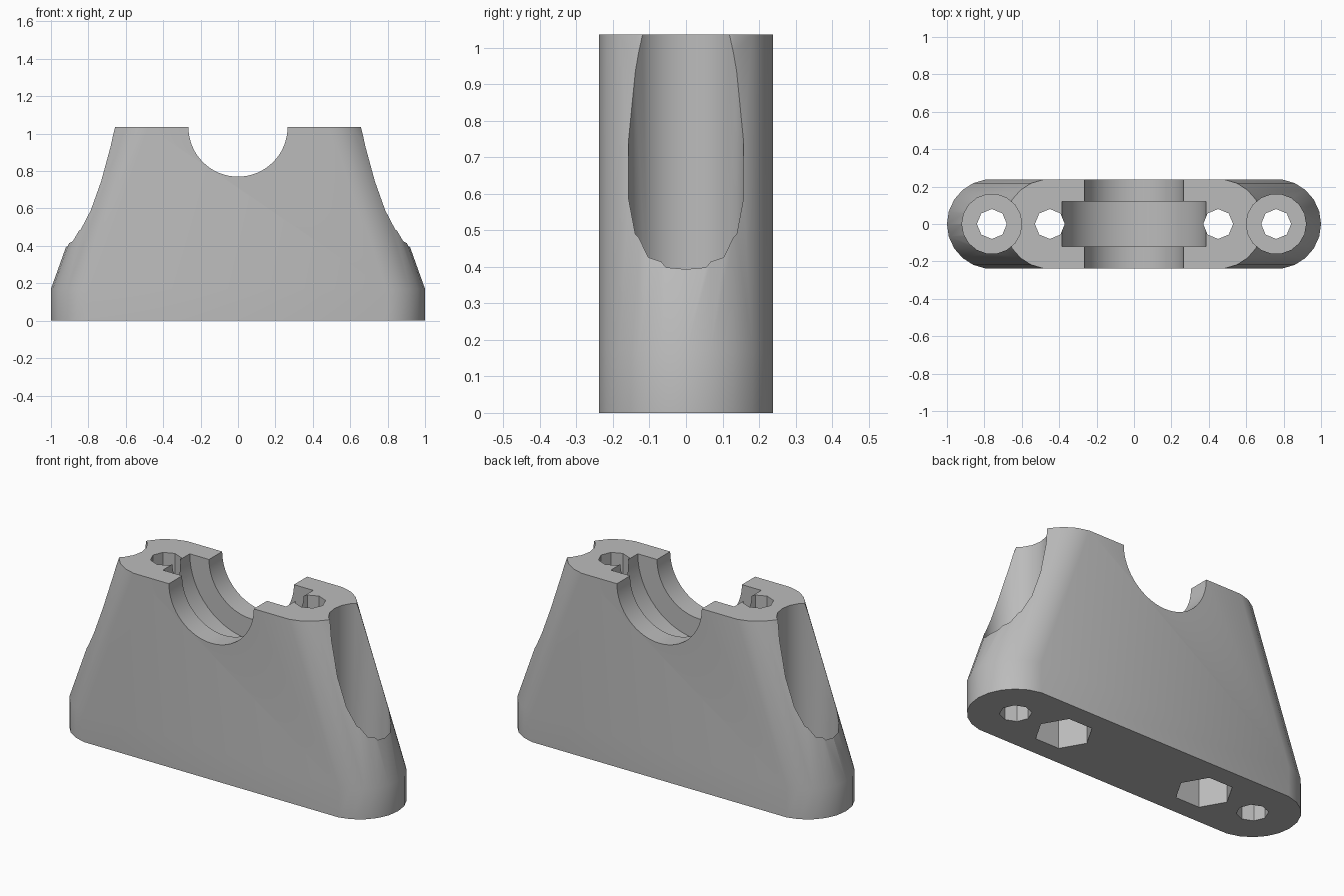
import bpy
import bmesh
import math

if "Cube" in bpy.data.objects:
    bpy.data.objects.remove(bpy.data.objects["Cube"], do_unlink=True)

HEIGHT = 1.035
FOOT = 0.17          # straight-sided base height
END_R = 0.24         # rounded end radius
BASE_X, TOP_X = 0.76, 0.45

grey = bpy.data.materials.new("plain grey")
grey.use_nodes = True
colour = (0.5, 0.5, 0.5, 1)
grey.diffuse_color = colour
grey.node_tree.nodes["Principled BSDF"].inputs["Base Color"].default_value = colour


def add_object(name, bm):
    bmesh.ops.recalc_face_normals(bm, faces=bm.faces)
    mesh = bpy.data.meshes.new(name)
    bm.to_mesh(mesh)
    bm.free()
    mesh.materials.append(grey)
    obj = bpy.data.objects.new(name, mesh)
    bpy.context.collection.objects.link(obj)
    return obj


def prism(bm, outline, sections):
    """Loft the outline, a function of half length, through (half length, z) sections."""
    rings = [[bm.verts.new((x, y, z)) for x, y in outline(half)] for half, z in sections]
    for low, high in zip(rings, rings[1:]):
        for i in range(len(low)):
            j = (i + 1) % len(low)
            bm.faces.new((low[i], low[j], high[j], high[i]))
    bm.faces.new(rings[0][::-1])
    bm.faces.new(rings[-1])


def stadium(half):
    arc = [(END_R * math.cos(i * math.tau / 22), END_R * math.sin(i * math.tau / 22))
           for i in range(-5, 6)]
    right = [(half + x, y) for x, y in arc]
    return right + [(-x, -y) for x, y in right]


# Tapered block with rounded ends
bm = bmesh.new()
prism(bm, stadium, [(BASE_X, 0), (BASE_X, FOOT), (TOP_X, HEIGHT)])
block = add_object("bearing_block", bm)


def cut(name, sides, radius, low, high, x=0, across=False):
    """Cut a regular prism, upright at x or lying along y at the top."""
    def ring(_):
        return [(radius * math.cos(i * math.tau / sides),
                 radius * math.sin(i * math.tau / sides)) for i in range(sides)]
    cutter_bm = bmesh.new()
    prism(cutter_bm, ring, [(0, low), (0, high)])
    cutter = add_object(name, cutter_bm)
    cutter.location.x = x
    if across:
        cutter.rotation_euler.x = math.pi / 2
        cutter.location.z = HEIGHT
    cutter.hide_render = True
    bpy.context.view_layer.update()
    mod = block.modifiers.new(name, "BOOLEAN")
    mod.operation = "DIFFERENCE"
    mod.solver = "EXACT"
    mod.object = cutter
    bpy.context.view_layer.objects.active = block
    bpy.ops.object.modifier_apply(modifier=name)
    bpy.data.objects.remove(cutter, do_unlink=True)


# Bearing seat and the narrower openings beside it
cut("shaft_opening", 64, 0.265, -1, 1, across=True)
cut("bearing_seat", 64, 0.385, -0.12, 0.12, across=True)

# Clamp holes with nut pockets, and mounting holes with head clearance
for side in (-1, 1):
    cut("clamp_hole", 8, 0.08, -1, 2, side * TOP_X)
    cut("nut_pocket", 6, 0.147, -1, 0.17, side * TOP_X)
    cut("mounting_hole", 8, 0.08, -1, 2, side * BASE_X)
    cut("head_clearance", 18, 0.16, FOOT, 2, side * BASE_X)

# Smooth the curved walls
bpy.ops.object.select_all(action="DESELECT")
block.select_set(True)
bpy.context.view_layer.objects.active = block
bpy.ops.object.shade_smooth_by_angle(angle=math.radians(30))
